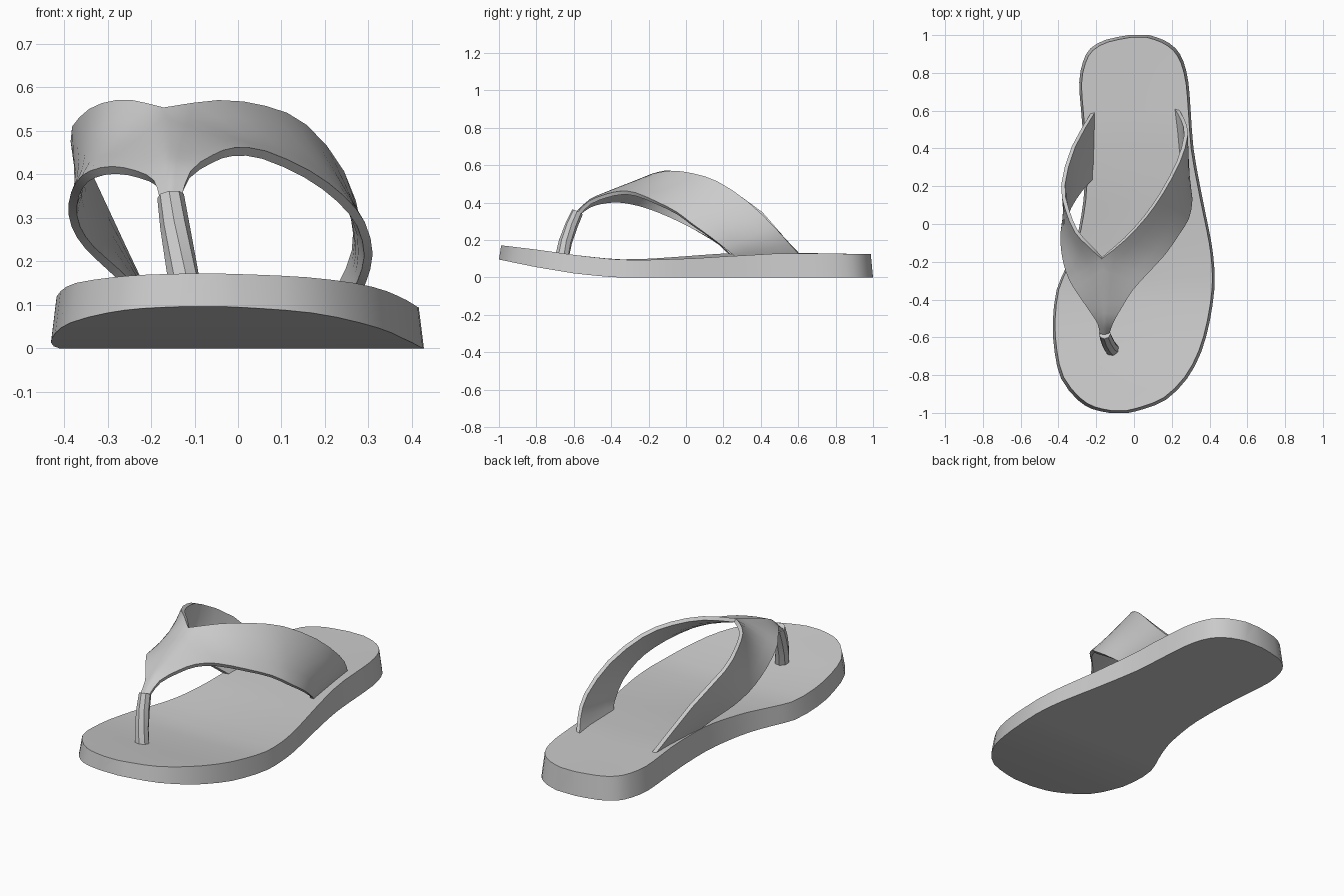
import bpy, bmesh, math
from mathutils import Vector

if "Cube" in bpy.data.objects:
    bpy.data.objects.remove(bpy.data.objects["Cube"])


def make_object(name, verts, faces, angle=35, thickness=0):
    me = bpy.data.meshes.new(name)
    me.from_pydata(verts, [], faces)
    bm = bmesh.new()
    bm.from_mesh(me)
    bmesh.ops.remove_doubles(bm, verts=bm.verts, dist=1e-4)
    bmesh.ops.recalc_face_normals(bm, faces=bm.faces)
    bm.to_mesh(me)
    bm.free()
    ob = bpy.data.objects.new(name, me)
    bpy.context.collection.objects.link(ob)
    bpy.ops.object.select_all(action='DESELECT')
    bpy.context.view_layer.objects.active = ob
    ob.select_set(True)
    if thickness:
        solid = ob.modifiers.new("thickness", 'SOLIDIFY')
        solid.thickness = thickness
        solid.offset = 0
        bpy.ops.object.modifier_apply(modifier=solid.name)
    bpy.ops.object.shade_smooth_by_angle(angle=math.radians(angle))
    return ob


def smooth_path(points, steps=2):
    """Catmull-Rom resampling of a list of points."""
    p = [Vector(q) for q in points]
    p = [2 * p[0] - p[1]] + p + [2 * p[-1] - p[-2]]
    out = []
    for a, b, c, d in zip(p, p[1:], p[2:], p[3:]):
        for s in range(steps):
            t = s / steps
            out.append(.5 * (2 * b + (c - a) * t + (2 * a - 5 * b + 4 * c - d) * t * t
                             + (3 * b - a - 3 * c + d) * t ** 3))
    return out + [p[-2]]


def tube_faces(rings, n):
    faces = [tuple(range(n)), tuple(range((rings - 1) * n, rings * n))]
    for i in range(rings - 1):
        for j in range(n):
            k = (j + 1) % n
            faces.append((i * n + j, i * n + k, (i + 1) * n + k, (i + 1) * n + j))
    return faces


def interp(table, y):
    for (a, za), (b, zb) in zip(table, table[1:]):
        if y <= b:
            return za + (zb - za) * (y - a) / (b - a)
    return table[-1][1]


# Sole: cross sections (y, left x, right x) lofted from toe to heel, top slightly dished
outline = [(-1, -.13, -.03), (-.98, -.22, .05), (-.93, -.30, .17), (-.82, -.385, .28),
           (-.68, -.42, .355), (-.52, -.43, .40), (-.35, -.41, .425), (-.23, -.36, .425),
           (-.1, -.31, .41), (.05, -.278, .38), (.2, -.262, .35), (.4, -.265, .315),
           (.6, -.28, .30), (.75, -.29, .288), (.86, -.27, .262), (.93, -.23, .22),
           (.975, -.15, .155), (1, -.03, .08)]
top_z = [(-1, .172), (-.8, .148), (-.6, .12), (-.45, .103), (-.35, .096), (-.2, .097), (0, .107),
         (.2, .12), (.5, .132), (1, .125)]
bottom_z = [(-1, .096), (-.8, .055), (-.6, .022), (-.45, .006), (-.35, 0), (1, 0)]
inset = .012
rows = smooth_path(outline)
verts = []
for y, xl, xr in rows:
    zt, zb = interp(top_z, y), interp(bottom_z, y)
    dish = .012 * max(0, 1 - y * y)
    arch = .008 * math.exp(-((y - .15) / .35) ** 2)   # inner side a little higher
    for t in (0, .25, .5, .75, 1):
        x = xl + inset + (xr - xl - 2 * inset) * t
        verts.append((x, y * (1 - inset), zt + arch * (1 - 2 * t) - dish * 4 * t * (1 - t)))
    verts += [(xr, y, zb), (xl, y, zb)]
make_object("sole", verts, tube_faces(len(rows), 7))

# Strap: two arms sharing a centre seam that runs from the toe post to the V
seam = [(-.155, -.58, .345), (-.155, -.51, .41), (-.16, -.42, .45), (-.165, -.3, .497), (-.17, -.18, .545)]
right_front = [(-.133, -.575, .34), (-.11, -.515, .40), (-.06, -.43, .435), (-.01, -.35, .452), (.06, -.27, .445),
               (.16, -.16, .40), (.235, -.05, .345), (.283, .03, .285), (.30, .13, .215), (.285, .21, .155),
               (.27, .25, .125), (.25, .28, .09)]
right_back = [(-.05, -.08, .563), (.06, .04, .55), (.15, .17, .508), (.235, .33, .403), (.275, .47, .272),
              (.257, .555, .18), (.212, .63, .10)]
left_front = [(-.177, -.575, .34), (-.19, -.52, .38), (-.23, -.46, .40), (-.285, -.38, .41), (-.335, -.30, .40),
              (-.365, -.21, .375), (-.38, -.1, .33), (-.373, .0, .28), (-.34, .09, .23), (-.28, .18, .175),
              (-.20, .265, .09)]
left_back = [(-.24, -.11, .565), (-.305, -.04, .56), (-.355, .08, .53), (-.375, .21, .477), (-.32, .41, .345),
             (-.205, .61, .10)]
columns = 4
verts, faces = [], []
for front, back in ((left_front, left_back), (right_front, right_back)):
    # seam and back edge meet at a sharp V, so they are smoothed apart
    rear = smooth_path(seam)[:-1] + smooth_path([seam[-1]] + back)
    start = len(verts)
    for f, r in zip(smooth_path(front), rear):
        verts += [f.lerp(r, c / columns) for c in range(columns + 1)]
    n = columns + 1
    for i in range(2 * (len(front) - 1)):
        for c in range(columns):
            a = start + i * n + c
            faces.append((a, a + 1, a + n + 1, a + n))
make_object("strap", verts, faces, 45, .02)

# Toe post: slightly bent, tapering eight-sided rod
path = [Vector(p) for p in ((-.115, -.665, .10), (-.13, -.645, .19), (-.145, -.612, .28), (-.155, -.58, .35))]
radii = [.038, .036, .034, .031]
verts = []
for i, (p, r) in enumerate(zip(path, radii)):
    axis = path[min(i + 1, 3)] - path[max(i - 1, 0)]
    q = axis.to_track_quat('Z', 'Y')
    for k in range(8):
        a = math.tau * (k + .5) / 8
        verts.append(p + q @ Vector((r * math.cos(a), r * math.sin(a), 0)))
make_object("toe_post", verts, tube_faces(4, 8), 30)
